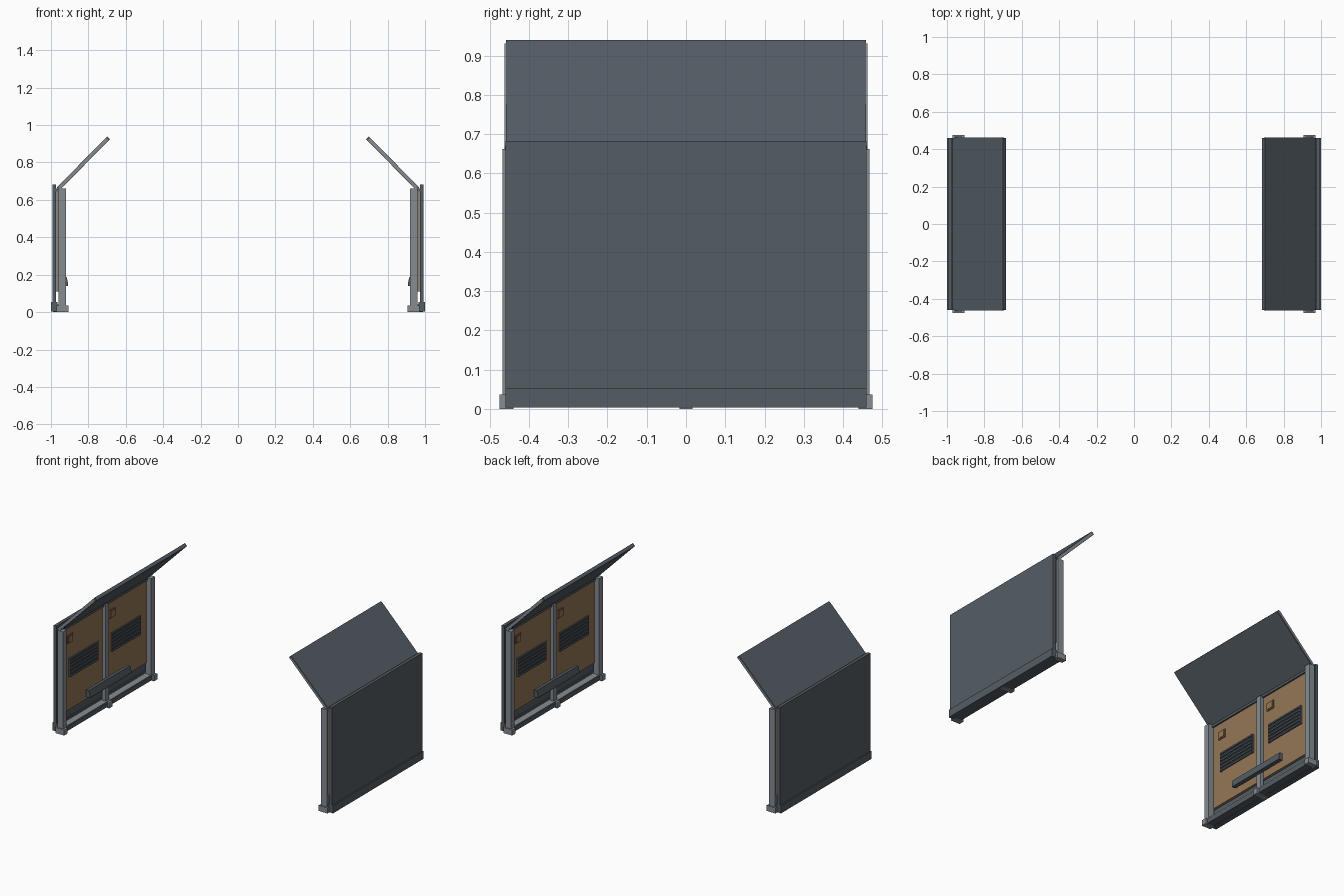
import bpy, bmesh, math
from mathutils import Matrix, Vector

if "Cube" in bpy.data.objects:
    bpy.data.objects.remove(bpy.data.objects["Cube"])


def material(name, rgb):
    m = bpy.data.materials.new(name)
    m.diffuse_color = (*rgb, 1)
    m.use_nodes = True
    m.node_tree.nodes["Principled BSDF"].inputs["Base Color"].default_value = m.diffuse_color
    return m


SLATE = material("slate_panel", (0.088, 0.108, 0.127))
STEEL = material("steel_grey", (0.24, 0.265, 0.29))
WOOD = material("tan_board", (0.30, 0.185, 0.095))
DARKWOOD = material("dark_tan", (0.22, 0.125, 0.06))
VENT = material("dark_vent", (0.045, 0.055, 0.065))

SPIN = Matrix.Rotation(math.pi, 4, 'Z')


def prism(name, profile, y0, y1, mat):
    """Extrude an (x, z) profile along y; add the copy turned half a circle."""
    bm = bmesh.new()
    a = [bm.verts.new((x, y0, z)) for x, z in profile]
    b = [bm.verts.new((x, y1, z)) for x, z in profile]
    n = len(a)
    bm.faces.new(a)
    bm.faces.new(b[::-1])
    for i in range(n):
        bm.faces.new((a[i], b[i], b[(i + 1) % n], a[(i + 1) % n]))
    bmesh.ops.recalc_face_normals(bm, faces=bm.faces)
    me = bpy.data.meshes.new(name)
    bm.to_mesh(me)
    bm.free()
    me.materials.append(mat)
    for side, mx in (("left", Matrix()), ("right", SPIN)):
        ob = bpy.data.objects.new(f"{name}_{side}", me)
        ob.matrix_world = mx
        bpy.context.collection.objects.link(ob)


def box(name, x0, x1, y0, y1, z0, z1, mat):
    prism(name, [(x0, z0), (x1, z0), (x1, z1), (x0, z1)], y0, y1, mat)


def slanted(name, p, q, thick, y0, y1, mat):
    p, q = Vector(p), Vector(q)
    d = (q - p).normalized()
    n = Vector((-d.y, d.x)) * thick / 2
    prism(name, [p + n, q + n, q - n, p - n], y0, y1, mat)


# outer wall and its base
box("outer_wall", -0.992, -0.972, -0.46, 0.46, 0.05, 0.683, SLATE)
box("base_sill", -1.0, -0.965, -0.46, 0.46, 0.003, 0.053, SLATE)
box("inner_beam", -0.965, -0.92, -0.46, 0.46, 0.006, 0.034, SLATE)
box("beam_top", -0.965, -0.922, -0.445, 0.445, 0.034, 0.04, STEEL)

# inner board with top rail
box("inner_board", -0.966, -0.955, -0.455, 0.455, 0.11, 0.65, WOOD)
box("top_rail", -0.972, -0.945, -0.455, 0.455, 0.645, 0.66, SLATE)
box("wall_spacer", -0.973, -0.966, -0.45, 0.45, 0.11, 0.655, STEEL)

# posts and feet
for s, label in ((-1, "front"), (1, "back")):
    ya, yb = sorted((s * 0.43, s * 0.467))
    box(label + "_post", -0.96, -0.92, ya, yb, 0.034, 0.662, STEEL)
    ya, yb = sorted((s * 0.44, s * 0.475))
    box(label + "_foot", -0.97, -0.907, ya, yb, 0.0, 0.036, STEEL)
    ya, yb = sorted((s * 0.455, s * 0.463))
    slanted(label + "_flap_trim", (-0.955, 0.665), (-0.700, 0.925), 0.015,
            ya, yb, STEEL)
box("centre_post", -0.957, -0.932, -0.016, 0.016, 0.034, 0.655, STEEL)
box("centre_foot", -0.99, -0.907, -0.017, 0.017, 0.0, 0.036, STEEL)

# open flap leaning inward
slanted("flap", (-0.962, 0.658), (-0.692, 0.932), 0.021, -0.459, 0.459, SLATE)

# wedge shaped grab bar
prism("grab_bar", [(-0.935, 0.14), (-0.908, 0.14), (-0.908, 0.152),
                   (-0.916, 0.187), (-0.935, 0.187)], -0.21, 0.21, SLATE)

# vents with slats and small latch plates on both halves
for k, yc in enumerate((-0.215, 0.215)):
    box(f"vent_{k}", -0.956, -0.950, yc - 0.145, yc + 0.145, 0.325, 0.44, VENT)
    for e in (-1, 1):
        box(f"vent_side_{k}{e}", -0.956, -0.945, yc + e * 0.141 - 0.005,
            yc + e * 0.141 + 0.005, 0.322, 0.443, SLATE)
    for i in range(6):
        z = 0.322 + i * 0.0224
        box(f"vent_slat_{k}{i}", -0.952, -0.944, yc - 0.14, yc + 0.14,
            z, z + 0.010, SLATE)
    y = yc - 0.135
    box(f"latch_rim_{k}", -0.956, -0.950, y - 0.029, y + 0.029,
        0.54, 0.592, DARKWOOD)
    box(f"latch_face_{k}", -0.951, -0.947, y - 0.021, y + 0.021,
        0.548, 0.584, WOOD)
